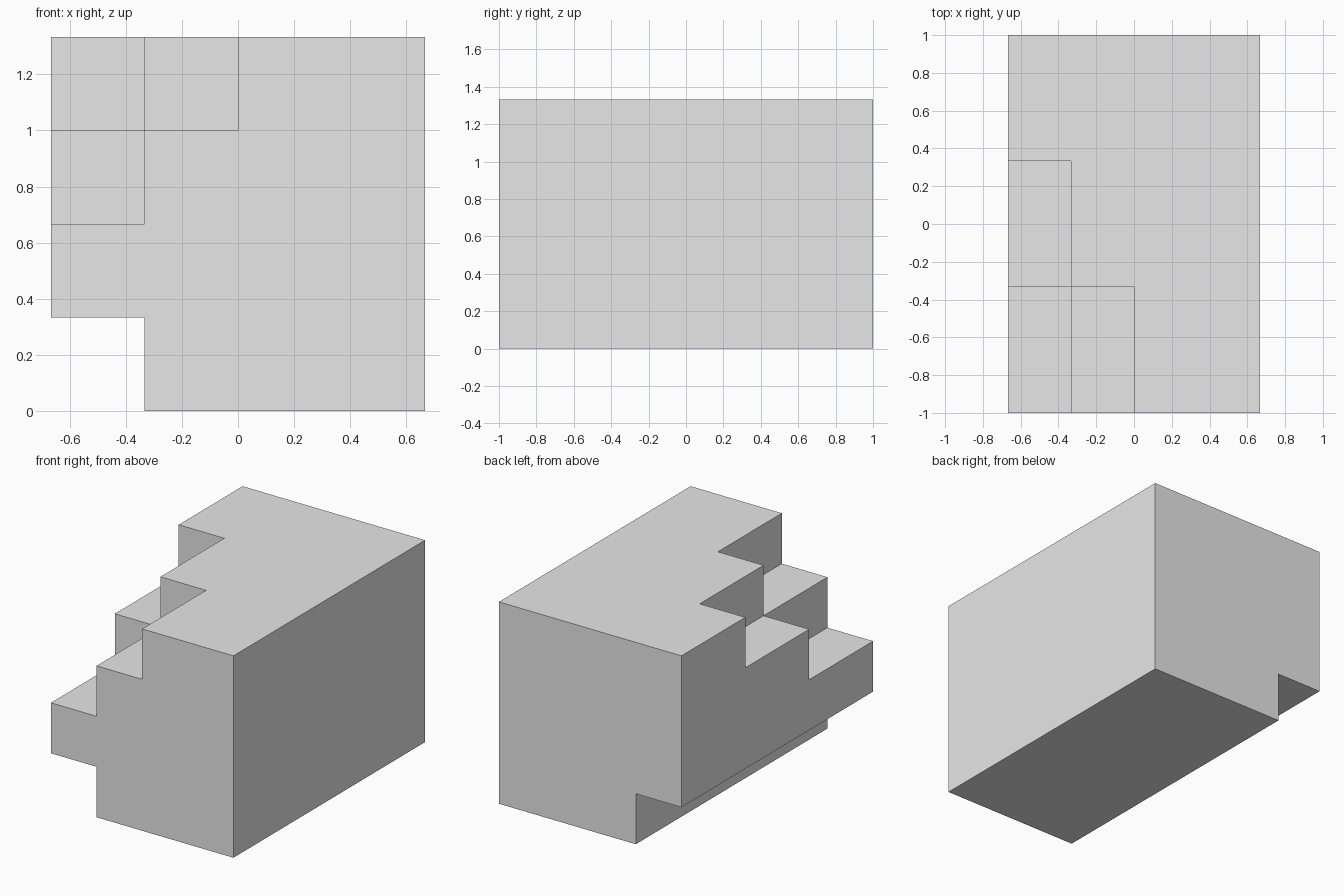
import bpy
import bmesh

cube = bpy.data.objects.get("Cube")
if cube:
    bpy.data.objects.remove(cube, do_unlink=True)

# One plain grey material
grey = bpy.data.materials.new("light grey")
grey.use_nodes = True
colour = (0.8, 0.8, 0.8, 1)
grey.diffuse_color = colour
grey.node_tree.nodes["Principled BSDF"].inputs["Base Color"].default_value = colour

UNIT = 1 / 3  # all dimensions are whole multiples of this step


def extruded_block(name, profile, y_start, y_end):
    """Extrude an x-z outline, given in steps, along y."""
    bm = bmesh.new()
    face = bm.faces.new([bm.verts.new((x * UNIT, y_start * UNIT, z * UNIT)) for x, z in profile])
    side = bmesh.ops.extrude_face_region(bm, geom=[face])["geom"]
    moved = [v for v in side if isinstance(v, bmesh.types.BMVert)]
    bmesh.ops.translate(bm, verts=moved, vec=(0, (y_end - y_start) * UNIT, 0))
    bmesh.ops.recalc_face_normals(bm, faces=bm.faces)
    mesh = bpy.data.meshes.new(name)
    bm.to_mesh(mesh)
    bm.free()
    mesh.materials.append(grey)
    obj = bpy.data.objects.new(name, mesh)
    bpy.context.collection.objects.link(obj)
    return obj


# Solid body: a square section with a notch along its lower edge
body = extruded_block("stepped_block", [(-1, 0), (2, 0), (2, 4), (-2, 4), (-2, 1), (-1, 1)], -3, 3)

# Stair-shaped cutters: two steps at the front, one step in the middle
front_cutter = extruded_block(
    "front_step_cutter", [(-3, 2), (-1, 2), (-1, 3), (0, 3), (0, 5), (-3, 5)], -4, -1)
middle_cutter = extruded_block(
    "middle_step_cutter", [(-3, 3), (-1, 3), (-1, 5), (-3, 5)], -2, 1)

# Cut the steps and apply the result
for cutter in (front_cutter, middle_cutter):
    cut = body.modifiers.new(cutter.name, "BOOLEAN")
    cut.operation = "DIFFERENCE"
    cut.solver = "EXACT"
    cut.object = cutter
bpy.context.view_layer.update()
evaluated = body.evaluated_get(bpy.context.evaluated_depsgraph_get())
result = bpy.data.meshes.new_from_object(evaluated)
body.modifiers.clear()
body.data = result
for cutter in (front_cutter, middle_cutter):
    bpy.data.objects.remove(cutter, do_unlink=True)
